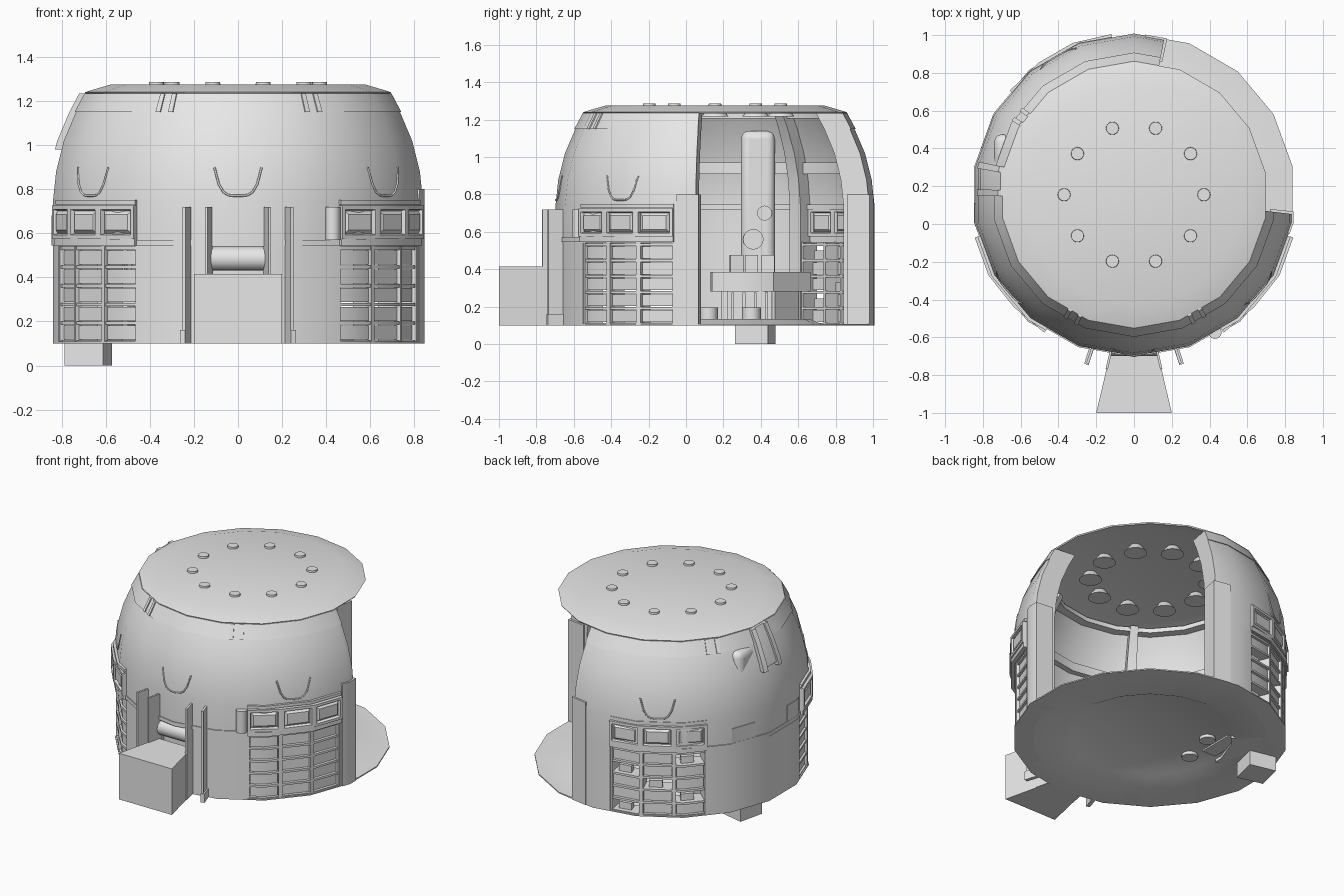
import bpy, bmesh
from math import sin, cos, radians, pi
from mathutils import Vector, Matrix

cube = bpy.data.objects.get("Cube")
if cube:
    bpy.data.objects.remove(cube)

grey = bpy.data.materials.new("plain grey")
grey.use_nodes = True
grey.diffuse_color = (0.8, 0.8, 0.8, 1)
grey.node_tree.nodes["Principled BSDF"].inputs["Base Color"].default_value = grey.diffuse_color

CENTRE_Y = 0.155
SIDE = 20          # degrees per wall facet
FLOOR = 0.1
CUT_BACK, CUT_FRONT = 79, 353   # the wall runs between these angles
OUTER = [(0.84, 0.54), (0.84, 0.74), (0.825, 0.88), (0.79, 1.02), (0.735, 1.15), (0.69, 1.235)]


def place(angle, r, z):
    """Point on a faceted ring; r is the distance to the middle of a facet."""
    off = (angle + SIDE / 2) % SIDE - SIDE / 2
    r = r / cos(radians(off))
    return Vector((r * cos(radians(angle)), CENTRE_Y + r * sin(radians(angle)), z))


def finish(name, bm):
    bmesh.ops.recalc_face_normals(bm, faces=bm.faces)
    mesh = bpy.data.meshes.new(name)
    bm.to_mesh(mesh)
    bm.free()
    mesh.materials.append(grey)
    obj = bpy.data.objects.new(name, mesh)
    bpy.context.collection.objects.link(obj)
    return obj


def corners(start, end):
    """Facet corners between two angles, with the ends."""
    inner = [a for a in range(-SIDE // 2, 400, SIDE) if start + 0.5 < a < end - 0.5]
    return [start] + inner + [end]


def sweep(name, profile, angles, inset=False):
    """Sweep a closed cross-section through the given angles."""
    bm = bmesh.new()
    rings = [[bm.verts.new(place(a, r, z)) for r, z in profile] for a in angles]
    n = len(profile)
    for one, two in zip(rings, rings[1:]):
        for i in range(n):
            j = (i + 1) % n
            bm.faces.new((one[i], one[j], two[j], two[i]))
    bm.faces.new(rings[0])
    bm.faces.new(rings[-1])
    bmesh.ops.recalc_face_normals(bm, faces=bm.faces)
    if inset:
        # sunken frames with a raised middle, on both curved sides
        panels = [f for k, f in enumerate(bm.faces) if k < n * (len(angles) - 1) and k % n in (0, 2)]
        bmesh.ops.inset_individual(bm, faces=panels, thickness=0.025, depth=0)
        bmesh.ops.inset_individual(bm, faces=panels, thickness=0.008, depth=-0.02)
        bmesh.ops.inset_individual(bm, faces=panels, thickness=0.022, depth=0.015)
    return finish(name, bm)


def block(name, start, end, r0, r1, z0, z1):
    return sweep(name, [(r1, z0), (r1, z1), (r0, z1), (r0, z0)], corners(start, end))


def lathe(name, profile):
    """Full faceted turn of an open profile that meets the axis."""
    bm = bmesh.new()
    rings = [[bm.verts.new(place(a, r, z)) for r, z in profile] for a in range(-10, 350, SIDE)]
    for k, one in enumerate(rings):
        two = rings[(k + 1) % len(rings)]
        for i in range(len(profile) - 1):
            bm.faces.new((one[i], one[i + 1], two[i + 1], two[i]))
    bmesh.ops.remove_doubles(bm, verts=bm.verts, dist=0.0001)
    return finish(name, bm)


def box(name, centre, size, turn=0):
    bm = bmesh.new()
    bmesh.ops.create_cube(bm, size=1)
    matrix = Matrix.Translation(centre) @ Matrix.Rotation(radians(turn), 4, "Z") @ Matrix.Diagonal((*size, 1))
    bmesh.ops.transform(bm, matrix=matrix, verts=bm.verts)
    return finish(name, bm)


def cone(name, centre, low, high, height, sides=16, axis=None):
    bm = bmesh.new()
    bmesh.ops.create_cone(bm, cap_ends=True, segments=sides, radius1=low, radius2=high, depth=height)
    matrix = Matrix.Translation(centre) @ (Matrix.Rotation(pi / 2, 4, axis) if axis else Matrix())
    bmesh.ops.transform(bm, matrix=matrix, verts=bm.verts)
    return finish(name, bm)


def dome_radius(z):
    for (r0, z0), (r1, z1) in zip(OUTER, OUTER[1:]):
        if z0 <= z <= z1:
            return r0 + (r1 - r0) * (z - z0) / (z1 - z0)
    return OUTER[0][0]


def skin(offset_out, offset_in, low=0.0):
    """Cross-section that follows the dome, optionally reaching down to a height."""
    pts = [p for p in OUTER if p[1] > low]
    if low:
        pts = [(dome_radius(low), low)] + pts
    return [(r + offset_out, z) for r, z in pts] + [(r + offset_in, z) for r, z in reversed(pts)]


# Floor, roof and dome shell
lathe("floor", [(0, 0.125), (0.49, 0.125), (0.54, FLOOR), (0.84, FLOOR), (0.84, 0.108), (0.56, 0.108), (0.5, 0.133), (0, 0.133)])
lathe("roof", [(0, 1.275), (0.577, 1.275), (0.695, 1.24), (0.69, 1.232), (0.57, 1.265), (0, 1.265)])
sweep("dome_shell", skin(0, -0.05), corners(CUT_BACK, CUT_FRONT))
sweep("dome_top_band", skin(0.006, -0.02, 1.15), corners(CUT_BACK, CUT_FRONT))

# Lower wall, with gaps for the storage bays and the door
for start, end in ((CUT_BACK, 98), (140, 195), (237, 261), (279, 303), (345, CUT_FRONT)):
    block("lower_wall", start, end, 0.79, 0.84, FLOOR, 0.545)
block("wall_ledge", 140, 303, 0.83, 0.846, 0.545, 0.57)

# Thick ribs at the cut ends and on the inside
for start, end, depth in ((CUT_BACK, 84, 0.14), (348, CUT_FRONT, 0.14), (140, 146, 0.13), (237, 242, 0.11), (298, 303, 0.11)):
    sweep("inner_rib", skin(-0.002, -depth), corners(start, end))
    block("rib_post", start, end, 0.84 - depth, 0.838, FLOOR, 0.545)
for start, end in ((CUT_BACK - 1, 86), (346, CUT_FRONT + 1)):
    block("end_pier", start, end, 0.72, 0.845, FLOOR, 0.8)
block("ring_beam", CUT_BACK, CUT_FRONT, 0.73, 0.80, 0.91, 0.97)
block("ring_rail", CUT_BACK, CUT_FRONT, 0.765, 0.795, 0.72, 0.745)
block("top_ring", CUT_BACK, CUT_FRONT, 0.6, 0.68, 1.205, 1.235)

# Window bands above storage bays
STEP = 14
for start, reach in ((98, 0.858), (195, 0.87), (303, 0.87)):
    edges = [start + STEP * k for k in range(4)]
    sweep("window_band", [(reach, 0.575), (reach, 0.725), (0.775, 0.725), (0.775, 0.575)], edges, inset=True)
    block("window_sill", start, edges[-1], 0.8, reach - 0.008, 0.545, 0.575)
    block("window_lip", start, edges[-1], 0.82, reach - 0.015, 0.73, 0.75)
    # uprights, shelves and drawer fronts of each bay
    for a in edges:
        block("bay_upright", a - 0.8, a + 0.8, 0.72, 0.836, FLOOR, 0.545)
    for k in range(6):
        z = FLOOR + 0.085 * k
        block("bay_shelf", start, edges[-1], 0.72, 0.832, z, z + 0.014)
    for col, a in enumerate(edges[:3]):
        for row in range(5):
            z = FLOOR + 0.085 * row
            if start == 98 and (col + row) % 3 == 0:
                block("stored_box", a + 3, a + 9, 0.75, 0.80, z + 0.014, z + 0.06)
            else:
                block("drawer_front", a + 1, a + STEP - 1, 0.80, 0.82, z + 0.018, z + 0.081)
cone("band_end_roll", place(300.5, 0.845, 0.645), 0.035, 0.035, 0.15)

# Raised trims on the dome
for centre in (119, 217, 270, 323):
    data = bpy.data.curves.new("curved_trim", "CURVE")
    data.dimensions = "3D"
    data.bevel_depth = 0.005
    data.bevel_resolution = 1
    data.materials.append(grey)
    line = data.splines.new("POLY")
    line.points.add(10)
    for k, point in enumerate(line.points):
        t = k / 5 - 1
        z = 0.77 + 0.13 * t ** 4
        point.co = (*place(centre + 7.5 * t, dome_radius(z) + 0.002, z), 1)
    bpy.context.collection.objects.link(bpy.data.objects.new("curved_trim", data))
for centre in (145, 243, 297):
    for side in (-3, 2):
        sweep("top_clamp", skin(0.014, -0.01, 1.15), [centre + side, centre + side + 1.8])
for start in (168, 178):
    sweep("side_hatch_frame", skin(0.03, -0.01, 0.98)[:], [start, start + 2.5])
sweep("side_hatch", skin(0.018, -0.01, 1.0), corners(169, 180))
block("rear_plate", 151, 163, 0.83, 0.845, 0.55, 0.67)
block("rear_plate", 183, 193, 0.83, 0.845, 0.55, 0.68)

# Entrance: projecting porch block, roller, recess and fins
bm = bmesh.new()
rim = [(-0.125, -0.68), (0.125, -0.68), (0.2, -1), (-0.2, -1)]
base = bm.faces.new([bm.verts.new((x, y, FLOOR)) for x, y in rim])
top = bmesh.ops.extrude_face_region(bm, geom=[base])["geom"]
bmesh.ops.translate(bm, vec=(0, 0, 0.315), verts=[v for v in top if isinstance(v, bmesh.types.BMVert)])
finish("porch_block", bm)
block("door_recess", 260, 280, 0.75, 0.77, FLOOR, 0.545)
cone("door_roller", (0, -0.645, 0.485), 0.055, 0.055, 0.26, axis="Y")
for side in (-1, 1):
    box("inner_fin", (side * 0.132, -0.715, 0.41), (0.012, 0.11, 0.62), side * 13)
    box("outer_fin", (side * 0.232, -0.695, 0.41), (0.014, 0.09, 0.62), side * 18)
    box("fin_foot", (side * 0.238, -0.7, 0.13), (0.025, 0.09, 0.06), side * 18)

# Ceiling lamps with caps on the roof
for k in range(10):
    x, y = 0.37 * cos(k * pi / 5), CENTRE_Y + 0.37 * sin(k * pi / 5)
    cone("ceiling_lamp", (x, y, 1.242), 0.072, 0.035, 0.05)
    cone("roof_cap", (x, y, 1.278), 0.035, 0.033, 0.018)

# Interior: pillar, curved desk, drawers, screens and stools
pillar = box("wall_pillar", (-0.67, 0.385, 0.62), (0.14, 0.18, 1.04))
bevel = pillar.modifiers.new("rounded", "BEVEL")
bevel.width = 0.04
bevel.segments = 3
for y, z, r in ((0.36, 0.56, 0.055), (0.42, 0.7, 0.04)):
    cone("pillar_dial", (-0.598, y, z), r, r, 0.02, axis="Y")
block("desk_top", 135, 182, 0.44, 0.72, 0.28, 0.385)
block("desk_base", 140, 176, 0.5, 0.7, FLOOR, 0.28)
box("drawer_unit", (-0.42, 0.34, 0.2), (0.1, 0.24, 0.17))
for y in (0.25, 0.31, 0.37, 0.43):
    box("drawer_bar", (-0.365, y, 0.2), (0.012, 0.015, 0.15))
for y, turn in ((0.27, 12), (0.35, 0), (0.44, -12)):
    box("desk_screen", (-0.5, y, 0.43), (0.02, 0.07, 0.09), turn)
for x, y in ((-0.35, 0.12), (-0.3, 0.35)):
    cone("stool", (x, y, 0.15), 0.05, 0.05, 0.09)

# Support foot below the floor
box("support_foot", (-0.68, 0.37, 0.053), (0.18, 0.18, 0.106), -13)

# Smooth shading with sharp edges kept
bpy.ops.object.select_all(action="DESELECT")
for obj in bpy.context.scene.objects:
    if obj.type == "MESH":
        obj.select_set(True)
        bpy.context.view_layer.objects.active = obj
bpy.ops.object.shade_smooth_by_angle(angle=radians(30))
